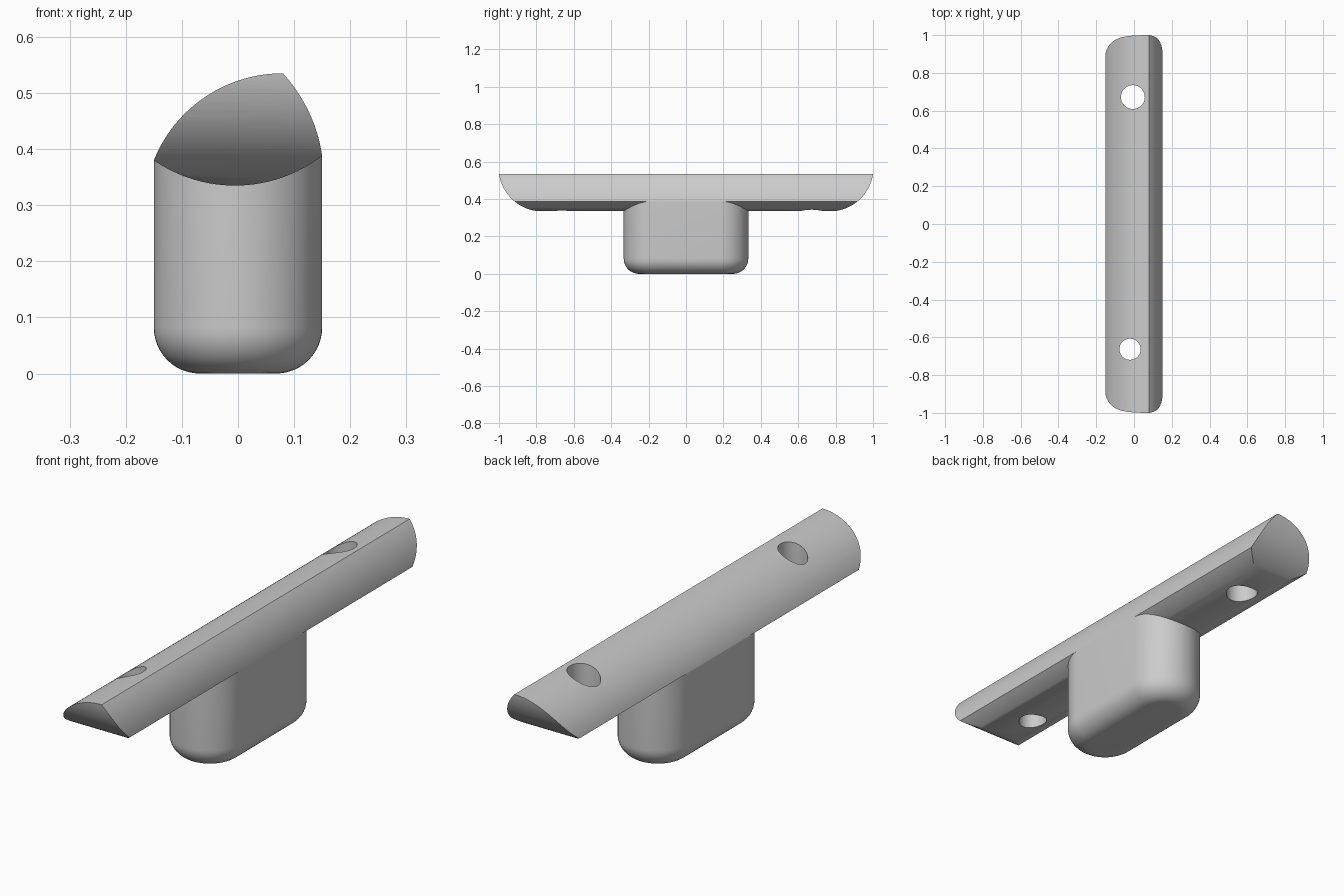
import bpy, bmesh, math
from mathutils import Vector

cube = bpy.data.objects.get("Cube")
if cube:
    bpy.data.objects.remove(cube, do_unlink=True)

grey = bpy.data.materials.new("grey")
grey.use_nodes = True
colour = (0.6, 0.6, 0.6, 1)
grey.diffuse_color = colour
grey.node_tree.nodes["Principled BSDF"].inputs["Base Color"].default_value = colour


def circle(a, b, c):
    """Centre and radius of the circle through three points."""
    (ax, ay), (bx, by), (cx, cy) = a, b, c
    d = 2 * (ax * (by - cy) + bx * (cy - ay) + cx * (ay - by))
    a2, b2, c2 = ax * ax + ay * ay, bx * bx + by * by, cx * cx + cy * cy
    o = Vector(((a2 * (by - cy) + b2 * (cy - ay) + c2 * (ay - by)) / d,
                (a2 * (cx - bx) + b2 * (ax - cx) + c2 * (bx - ax)) / d))
    return o, (Vector(a) - o).length


def arc(a, b, c, n):
    """Points from a through b towards c, leaving out c."""
    o, r = circle(a, b, c)
    start = Vector(a) - o
    sweep = -start.angle_signed(Vector(c) - o)
    t0 = math.atan2(start.y, start.x)
    return [(o.x + r * math.cos(t0 + sweep * i / n),
             o.y + r * math.sin(t0 + sweep * i / n)) for i in range(n)]


def make(name, bm):
    bmesh.ops.recalc_face_normals(bm, faces=bm.faces)
    mesh = bpy.data.meshes.new(name)
    bm.to_mesh(mesh)
    bm.free()
    mesh.materials.append(grey)
    ob = bpy.data.objects.new(name, mesh)
    bpy.context.collection.objects.link(ob)
    return ob


def prism(name, points, direction):
    """Extrude a closed outline along a vector, centred on its plane."""
    bm = bmesh.new()
    half = Vector(direction) / 2
    face = bm.faces.new([bm.verts.new(Vector(p) - half) for p in points])
    out = bmesh.ops.extrude_face_region(bm, geom=[face])
    bmesh.ops.translate(bm, vec=direction,
                        verts=[v for v in out["geom"] if isinstance(v, bmesh.types.BMVert)])
    return make(name, bm)


def activate(ob):
    bpy.ops.object.select_all(action="DESELECT")
    ob.select_set(True)
    bpy.context.view_layer.objects.active = ob


def cut(ob, cutter, operation):
    mod = ob.modifiers.new("cut", "BOOLEAN")
    mod.operation, mod.solver, mod.object = operation, "EXACT", cutter
    activate(ob)
    bpy.ops.object.modifier_apply(modifier=mod.name)
    bpy.data.objects.remove(cutter, do_unlink=True)


# Bar: three-arc section along y
left, low, right, ridge = (-.15, .38), (0, .335), (.15, .388), (.08, .535)
section = (arc(left, low, right, 24) + arc(right, (.126, .467), ridge, 16)
           + arc(ridge, (-.06, .492), left, 28))
bar = prism("bar", [(x, 0, z) for x, z in section], (0, 2.2, 0))

# Rounded bar ends, trimmed with a boat-shaped side outline
end = arc((.77, .334), (.92, .39), (1, .535), 24) + [(1, .535), (1, .65)]
side = [(.77, .25)] + end
side += [(-y, z) for y, z in reversed(side)]
cut(bar, prism("end_trim", [(0, y, z) for y, z in side], (1, 0, 0)), "INTERSECT")

# Screw holes
for x, y, r in ((-.006, .672, .063), (-.021, -.663, .056)):
    ring = [(x + r * math.cos(math.tau * i / 48), y + r * math.sin(math.tau * i / 48), .4)
            for i in range(48)]
    cut(bar, prism("hole_cutter", ring, (0, 0, .8)), "DIFFERENCE")

# Stem: stadium plan, filleted foot, top edge following the bar's underside
under, under_r = circle(left, low, right)
radius, straight, fillet, steps = .15, .183, .082, 12


def stadium(r):
    for s in (1, -1):
        for i in range(33):
            t = math.pi * i / 32
            yield s * r * math.cos(t), s * (straight + r * math.sin(t))


bm = bmesh.new()
rings = []
for k in range(steps + 1):
    a = math.pi / 2 * k / steps
    inset, z = fillet * (1 - math.sin(a)), fillet * (1 - math.cos(a))
    rings.append([bm.verts.new((x, y, z)) for x, y in stadium(radius - inset)])
rings.append([bm.verts.new((x, y, under.y - math.sqrt(under_r ** 2 - (x - under.x) ** 2)))
              for x, y in stadium(radius)])
bm.faces.new(rings[0])
for a, b in zip(rings, rings[1:]):
    for i in range(len(a)):
        j = (i + 1) % len(a)
        bm.faces.new((a[i], a[j], b[j], b[i]))
stem = make("stem", bm)

for ob in (bar, stem):
    activate(ob)
    bpy.ops.object.shade_smooth_by_angle(angle=math.radians(30))
